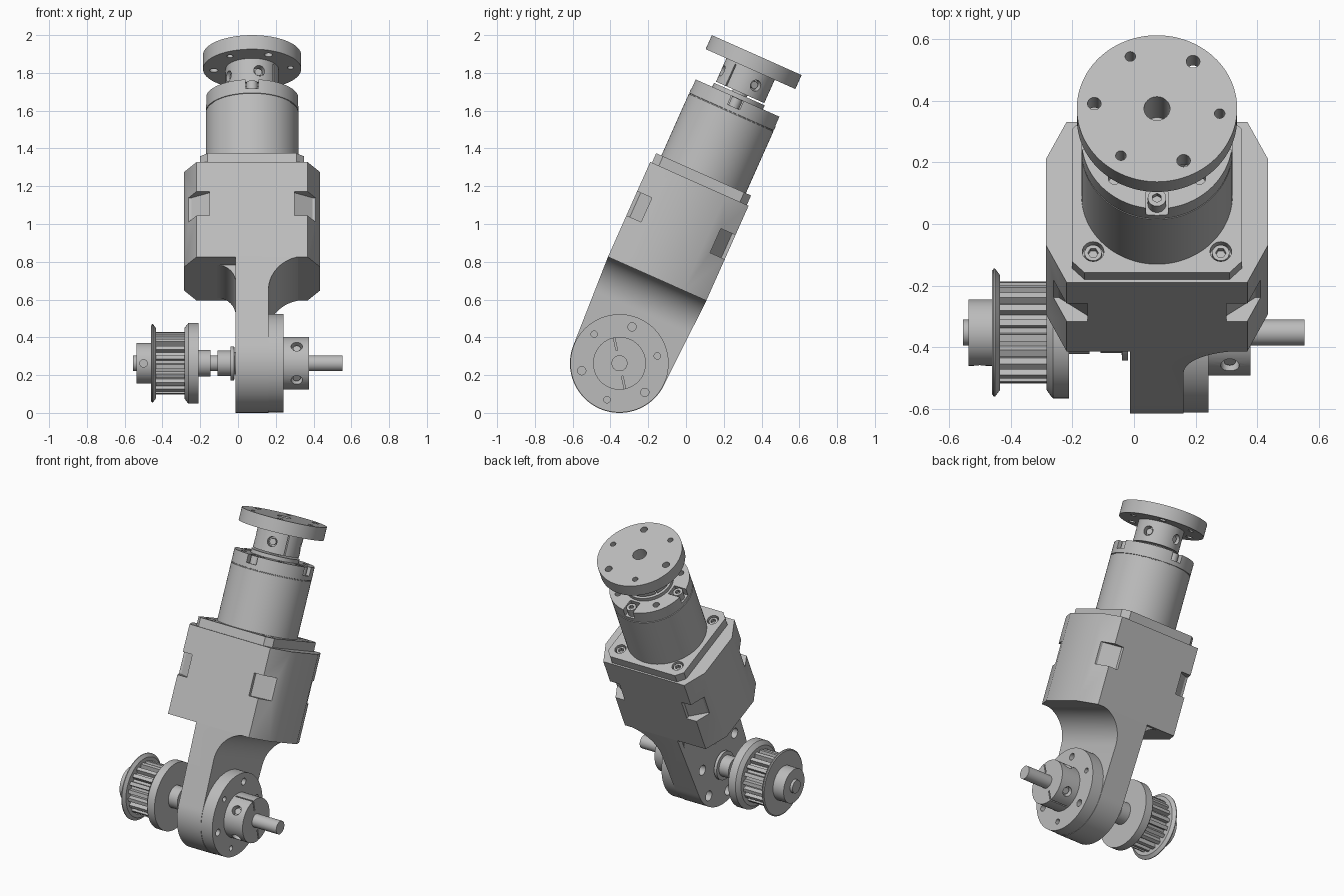
import bpy, bmesh, math
from mathutils import Matrix, Vector

cube = bpy.data.objects.get("Cube")
if cube:
    bpy.data.objects.remove(cube, do_unlink=True)

grey = bpy.data.materials.new("satin grey")
grey.use_nodes = True
COLOR = (0.5, 0.5, 0.5, 1)
grey.diffuse_color = COLOR
grey.node_tree.nodes["Principled BSDF"].inputs["Base Color"].default_value = COLOR

# Leaning frame: x across, y through the arm, z along the arm, origin on the joint shaft
FRAME = Matrix.Translation((0.0745, -0.352, 0.2625)) @ Matrix.Rotation(math.radians(-24), 4, 'X')
ALONG_X = Matrix.Rotation(math.pi / 2, 4, 'Y')
FRONT_PLANE = Matrix.Rotation(math.pi / 2, 4, 'X')
SIDE_PLANE = Matrix(((0, 0, 1), (1, 0, 0), (0, 1, 0))).to_4x4()
UP = Matrix.Identity(4)


def move(x, y, z):
    return Matrix.Translation((x, y, z))


def turn(deg, axis='Z'):
    return Matrix.Rotation(math.radians(deg), 4, axis)


def stack(name, rings, place):
    """Skin a list of equal-length point rings, cap both ends."""
    bm = bmesh.new()
    loops = [[bm.verts.new(p) for p in ring] for ring in rings]
    n = len(loops[0])
    for low, high in zip(loops, loops[1:]):
        for i in range(n):
            j = (i + 1) % n
            bm.faces.new((low[i], low[j], high[j], high[i]))
    bm.faces.new(loops[0][::-1])
    bm.faces.new(loops[-1])
    bmesh.ops.recalc_face_normals(bm, faces=bm.faces)
    mesh = bpy.data.meshes.new(name)
    bm.to_mesh(mesh)
    bm.free()
    mesh.materials.append(grey)
    obj = bpy.data.objects.new(name, mesh)
    bpy.context.collection.objects.link(obj)
    obj.matrix_world = FRAME @ place
    return obj


def prism(name, pts, lo, hi, place=UP):
    return stack(name, [[(x, y, h) for x, y in pts] for h in (lo, hi)], place)


def circle(r, n=64):
    return [(r * math.cos(math.tau * i / n), r * math.sin(math.tau * i / n)) for i in range(n)]


def lathe(name, profile, place=UP, n=64):
    return stack(name, [[(x, y, h) for x, y in circle(r, n)] for r, h in profile], place)


def rod(name, r, lo, hi, place=UP, n=48):
    return lathe(name, [(r, lo), (r, hi)], place, n)


def box(name, x0, x1, y0, y1, lo, hi, place=UP):
    return prism(name, [(x0, y0), (x1, y0), (x1, y1), (x0, y1)], lo, hi, place)


def carve(obj, cutters, operation='DIFFERENCE'):
    bpy.context.view_layer.update()
    bpy.context.view_layer.objects.active = obj
    for cutter in cutters:
        cutter.hide_render = True
        mod = obj.modifiers.new("cut", 'BOOLEAN')
        mod.operation, mod.object, mod.solver = operation, cutter, 'EXACT'
        bpy.ops.object.modifier_apply(modifier=mod.name)
        bpy.data.objects.remove(cutter, do_unlink=True)


def arc(cx, cy, r, a0, a1, n=20):
    angles = [math.radians(a0 + (a1 - a0) * i / n) for i in range(n + 1)]
    return [(cx + r * math.cos(a), cy + r * math.sin(a)) for a in angles]


# Clamping hub: bolt flange plus split collar, growing along +z
def clamp_hub(name, place):
    plate = rod(name + "_flange", 0.26, 0, 0.081, place, 96)
    cuts = [rod("bore", 0.042, -0.1, 0.3, place)]
    for i in range(6):
        cuts.append(rod("bolt_hole", 0.022 if i % 2 else 0.017, -0.1, 0.2,
                        place @ turn(5 + 60 * i) @ move(0.204, 0, 0), 24))
    carve(plate, cuts)
    collar = rod(name + "_collar", 0.14, 0.08, 0.216, place)
    cuts = [rod("bore", 0.042, -0.1, 0.3, place)]
    for a in (36, 216):
        cuts.append(box("slit", 0.07, 0.2, -0.004, 0.004, 0.09, 0.3, place @ turn(a)))
    for a in (74, 154, 254, 334):
        spot = place @ turn(a) @ move(0, 0, 0.15) @ ALONG_X
        cuts.append(rod("screw_hole", 0.03, 0.1, 0.2, spot, 24))
        rod(name + "_set_screw", 0.02, 0.09, 0.122, spot, 16)
    carve(collar, cuts)


clamp_hub("joint_hub", move(0.0865, 0, 0) @ ALONG_X)
clamp_hub("output_hub", move(0, 0, 1.786) @ turn(180, 'X'))

# Housing block with chamfered corners and clip notches
quarter = [(0.36, 0.153), (0.293, 0.285)]
octagon = (quarter + [(-x, y) for x, y in quarter[::-1]]
           + [(-x, -y) for x, y in quarter] + [(x, -y) for x, y in quarter[::-1]])
housing = prism("housing", octagon, 0.49, 1.04)
notches = []
for sx in (1, -1):
    for sy in (1, -1):
        mirror = Matrix.Diagonal((sx, sy, 1, 1))
        notch = [mirror @ Vector((x, y, 0)) for x, y in
                 ((0.225, 0.265), (0.32, 0.2), (0.42, 0.2), (0.42, 0.32), (0.225, 0.32))]
        notches.append(prism("notch", [(p.x, p.y) for p in notch], 0.73, 0.87))
carve(housing, notches)

# Arm: flared front profile trimmed by the rounded side profile
flare = arc(0.28, 0.3, 0.1935, 180, 90)
arm = prism("arm", [(-0.0875, -0.3), (0.0865, -0.3)] + flare + [(-0.0875, flare[-1][1])],
            -0.285, 0.285, FRONT_PLANE)
side = arc(0, 0, 0.2625, 180, 360, 48) + [(0.285, 0.49), (0.285, 0.6), (-0.285, 0.6), (-0.285, 0.49)]
carve(arm, [prism("side_trim", side, -0.6, 0.6, SIDE_PLANE)], 'INTERSECT')
carve(arm, [rod("arm_hole", 0.032, -0.2, -0.02, ALONG_X @ turn(5 + 60 * i) @ move(0.204, 0, 0), 24)
            for i in range(6)])
prism("arm_fillet", arc(-0.1875, 0.39, 0.1, 0, 90) + [(-0.08, 0.49), (-0.08, 0.39)],
      -0.25, 0.18, FRONT_PLANE)

# Motor mounting plate with recessed screws
w, c = 0.275, 0.04
plate_pts = [(w - c, -w), (w, c - w), (w, w - c), (w - c, w),
             (c - w, w), (-w, w - c), (-w, c - w), (c - w, -w)]
mount_plate = prism("mount_plate", plate_pts, 1.035, 1.095)
spots = [move(sx * 0.207, sy * 0.2, 0) for sx in (1, -1) for sy in (1, -1)]
carve(mount_plate, [rod("recess", 0.035, 1.06, 1.2, s, 24) for s in spots])
for s in spots:
    screw = rod("plate_screw", 0.028, 1.05, 1.085, s, 24)
    carve(screw, [rod("socket", 0.017, 1.065, 1.2, s, 6)])

# Motor can with seam, rim slots and screws
motor = lathe("motor", [(0.245, 1.09), (0.245, 1.452), (0.241, 1.453), (0.241, 1.457),
                        (0.245, 1.458), (0.245, 1.537)], n=96)
slots = []
for i in range(4):
    slots.append(box("slot", 0.16, 0.3, -0.035, 0.035, 1.485, 1.7, turn(90 * i)))
    slots.append(rod("face_hole", 0.02, 1.5, 1.6, turn(45 + 90 * i) @ move(0.195, 0, 0), 24))
    screw_spot = turn(90 * i) @ move(0.205, 0, 0)
    screw = rod("rim_screw", 0.03, 1.48, 1.535, screw_spot, 24)
    carve(screw, [rod("socket", 0.016, 1.515, 1.6, screw_spot, 6)])
carve(motor, slots)
rod("motor_boss", 0.147, 1.53, 1.56)
rod("motor_shaft", 0.042, 1.55, 1.62)

# Joint shaft with spacers, positions along x from the arm frame
X = move(-0.0745, 0, 0) @ ALONG_X
rod("joint_shaft", 0.042, -0.555, 0.553, X)
lathe("bearing_spacer", [(0.067, -0.108), (0.067, -0.04), (0.09, -0.039), (0.09, -0.02),
                         (0.06, -0.019), (0.06, -0.005)], X)
rod("pulley_spacer", 0.07, -0.22, -0.145, X)

# Toothed belt pulley
TEETH = 20
tooth_pts = []
for i in range(TEETH):
    for r, f in ((0.138, 0), (0.138, 0.36), (0.165, 0.46), (0.165, 0.9)):
        a = math.tau * (i + f) / TEETH
        tooth_pts.append((r * math.cos(a), r * math.sin(a)))
prism("pulley_teeth", tooth_pts, -0.44, -0.275, X)
lathe("pulley_outer_flange", [(0.2, -0.46), (0.207, -0.455), (0.207, -0.45), (0.187, -0.435)], X)
lathe("pulley_inner_flange", [(0.187, -0.283), (0.205, -0.27), (0.214, -0.262), (0.214, -0.21)], X)
pulley_hub = rod("pulley_hub", 0.108, -0.537, -0.455, X)
screw_place = move(-0.5 - 0.0745, 0, 0) @ turn(-24 + 90 + 48, 'X')
carve(pulley_hub, [rod("screw_hole", 0.02, 0.08, 0.2, screw_place, 24)])

# Smooth round surfaces, keep hard edges
bpy.ops.object.select_all(action='DESELECT')
for obj in bpy.context.scene.objects:
    if obj.type == 'MESH' and not obj.hide_render:
        obj.select_set(True)
        bpy.context.view_layer.objects.active = obj
bpy.ops.object.shade_smooth_by_angle(angle=math.radians(30))
